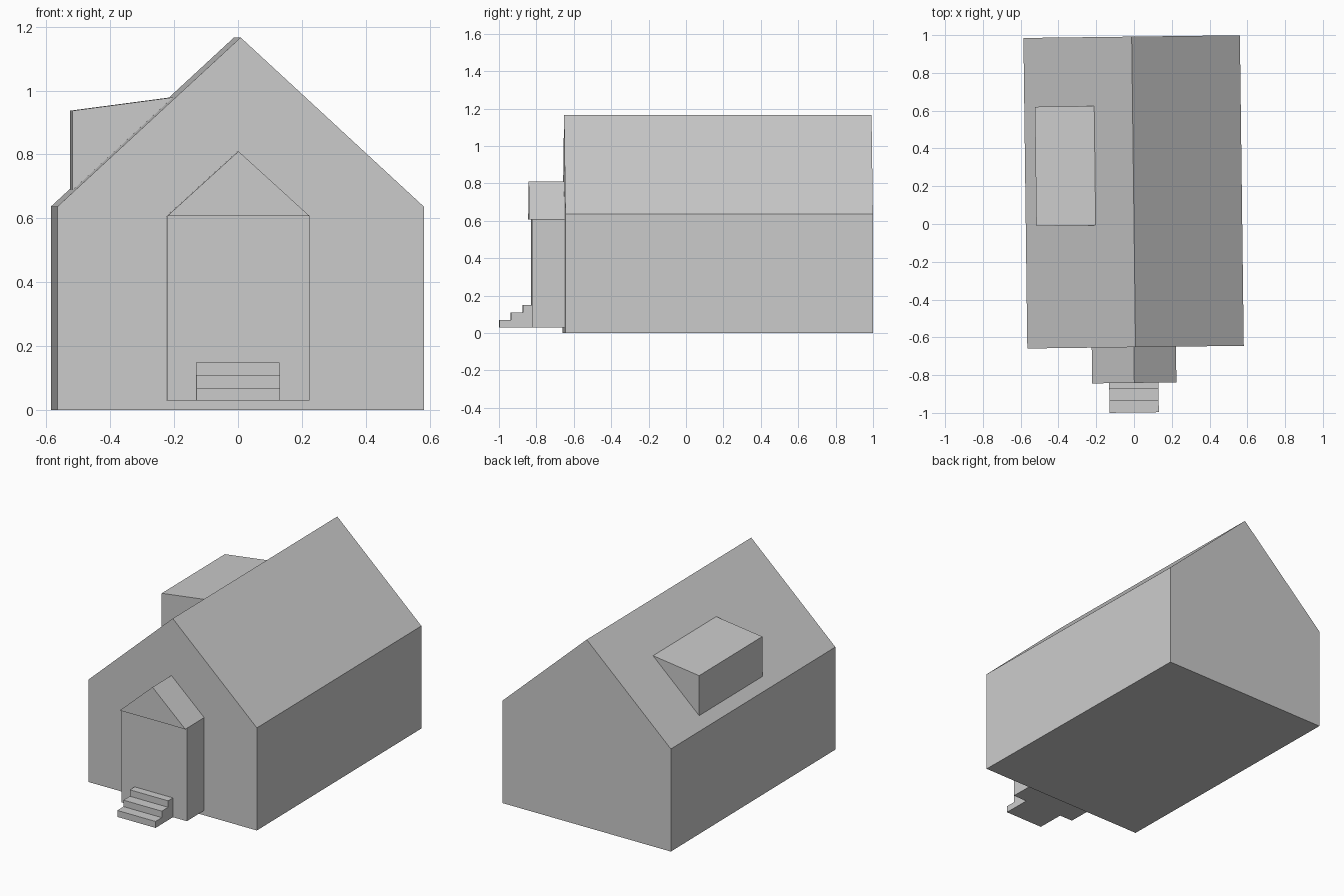
import bpy
import bmesh
from mathutils import Vector

default_cube = bpy.data.objects.get("Cube")
if default_cube:
    bpy.data.objects.remove(default_cube, do_unlink=True)

TURN = 0.0125  # slight twist of the whole building

grey = bpy.data.materials.new("plain_grey")
grey.use_nodes = True
colour = (0.6, 0.6, 0.6, 1)
grey.diffuse_color = colour
grey.node_tree.nodes["Principled BSDF"].inputs["Base Color"].default_value = colour


def extrude_profile(name, points, axis, start, end):
    """Extrude a flat outline along x or y; points are (other axis, z)."""
    def place(p, depth):
        return (depth, p[0], p[1]) if axis == "x" else (p[0], depth, p[1])

    bm = bmesh.new()
    face = bm.faces.new([bm.verts.new(place(p, start)) for p in points])
    out = bmesh.ops.extrude_face_region(bm, geom=[face], use_keep_orig=True)
    verts = [v for v in out["geom"] if isinstance(v, bmesh.types.BMVert)]
    shift = Vector((end - start, 0, 0) if axis == "x" else (0, end - start, 0))
    bmesh.ops.translate(bm, verts=verts, vec=shift)
    bmesh.ops.recalc_face_normals(bm, faces=bm.faces)
    mesh = bpy.data.meshes.new(name)
    bm.to_mesh(mesh)
    bm.free()
    mesh.materials.append(grey)
    obj = bpy.data.objects.new(name, mesh)
    obj.rotation_euler.z = TURN
    bpy.context.collection.objects.link(obj)
    return obj


# Main house with its gable roof
half, eave, ridge = 0.573, 0.637, 1.166
extrude_profile("house_body",
                [(-half, 0), (half, 0), (half, eave), (0, ridge), (-half, eave)],
                "y", -0.652, 0.992)

# Roof dormer: wedge whose lower side lies just under the roof slope
slope = (ridge - eave) / half
outer, inner = -0.517, -0.203
extrude_profile("roof_dormer",
                [(outer, ridge + outer * slope - 0.005), (outer, 0.937),
                 (inner, ridge + inner * slope),
                 (inner, ridge + inner * slope - 0.005)],
                "y", -0.004, 0.627)

# Entrance porch with a gable roof reaching slightly forward
mid, wide, top = -0.009, 0.223, 0.607
extrude_profile("porch_walls",
                [(mid - wide, 0.03), (mid + wide, 0.03),
                 (mid + wide, top), (mid - wide, top)],
                "y", -0.825, -0.64)
extrude_profile("porch_roof",
                [(mid - wide, top), (mid + wide, top), (mid, 0.81)],
                "y", -0.841, -0.64)

# Entrance steps: stair outline
outline = [(-0.815, 0.03), (-0.998, 0.03)]
for i, y in enumerate((-0.998, -0.936, -0.873)):
    z = 0.07 + 0.04 * i
    following = (-0.936, -0.873, -0.815)[i]
    outline += [(y, z), (following, z)]
extrude_profile("entrance_steps", outline, "x", -0.142, 0.119)
